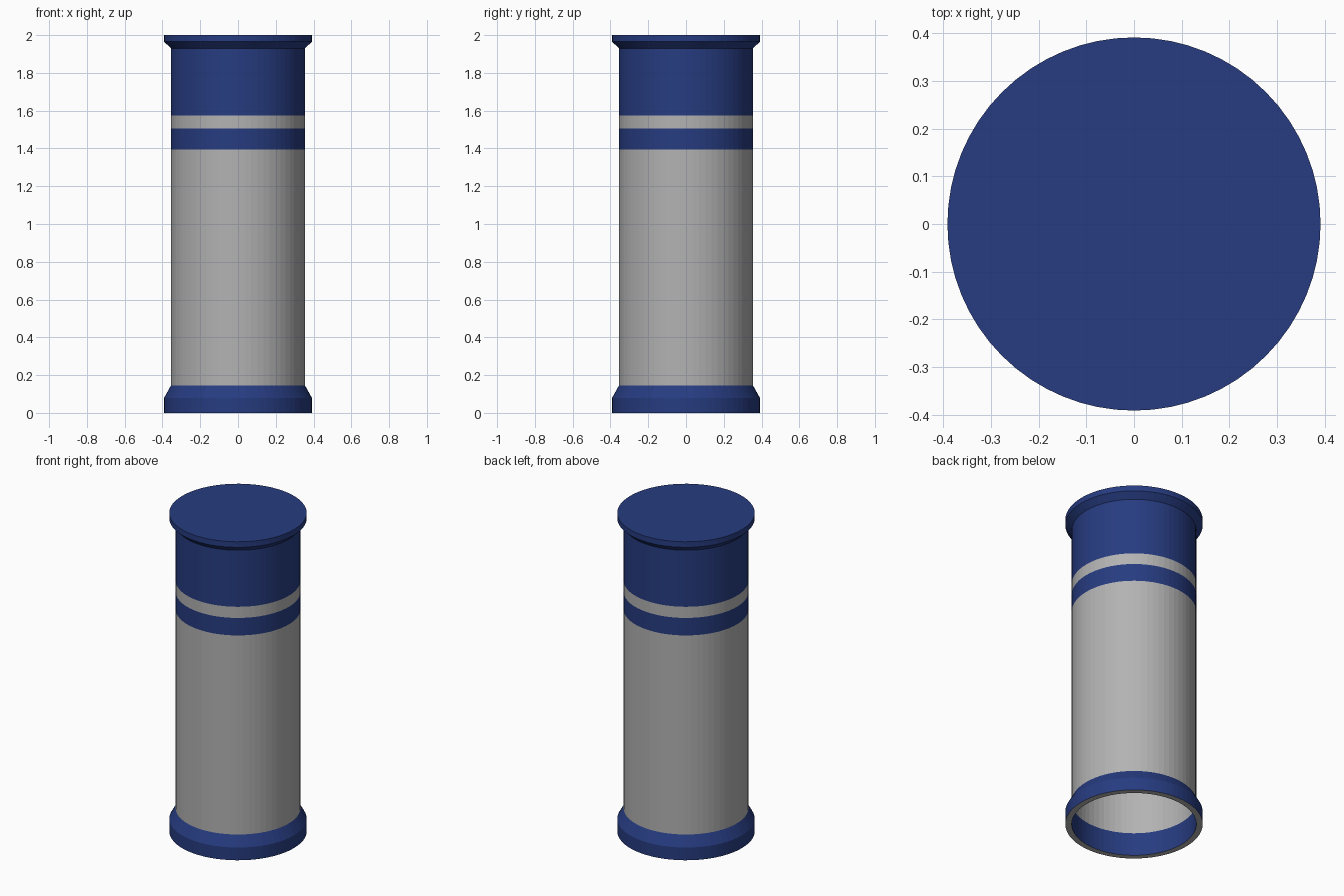
import bpy, bmesh, math

if "Cube" in bpy.data.objects:
    bpy.data.objects.remove(bpy.data.objects["Cube"])

SEG = 64
R, FLANGE = 0.355, 0.391

blue = bpy.data.materials.new("blue")
blue.diffuse_color = (0.02, 0.045, 0.22, 1)
blue.use_nodes = True
blue.node_tree.nodes["Principled BSDF"].inputs["Base Color"].default_value = blue.diffuse_color
grey = bpy.data.materials.new("grey")
grey.diffuse_color = (0.45, 0.45, 0.45, 1)
grey.use_nodes = True
grey.node_tree.nodes["Principled BSDF"].inputs["Base Color"].default_value = grey.diffuse_color


def lathe(name, profile, mats, closed=False):
    """Revolve (radius, z) points; mats gives one material per profile segment."""
    bm = bmesh.new()
    rings = []
    for r, z in profile:
        if r == 0:
            rings.append([bm.verts.new((0, 0, z))] * SEG)
        else:
            rings.append([bm.verts.new((r * math.cos(a), r * math.sin(a), z))
                          for a in (2 * math.pi * i / SEG for i in range(SEG))])
    pairs = list(zip(rings, rings[1:] + rings[:1] if closed else rings[1:]))
    for (lo, hi), mat in zip(pairs, mats):
        for i in range(SEG):
            j = (i + 1) % SEG
            corners = list(dict.fromkeys((lo[i], lo[j], hi[j], hi[i])))
            bm.faces.new(corners).material_index = 0 if mat == blue else 1
    me = bpy.data.meshes.new(name)
    bm.to_mesh(me)
    bm.free()
    me.materials.append(blue)
    me.materials.append(grey)
    ob = bpy.data.objects.new(name, me)
    bpy.context.collection.objects.link(ob)
    return ob


# Flared foot ring with a plain grey underside
lathe("base_ring", [(R, 0), (FLANGE, 0), (FLANGE, 0.08), (R, 0.145)],
      [grey, blue, blue, blue], closed=True)

# Thin open tube with painted bands
lathe("tube", [(R, z) for z in (0.145, 1.395, 1.505, 1.575, 1.93)],
      [grey, blue, grey, blue])

# Flared lid closing the top
lathe("lid", [(0, 1.93), (R, 1.93), (FLANGE, 1.965), (FLANGE, 2.0), (0, 2.0)],
      [blue] * 4)
